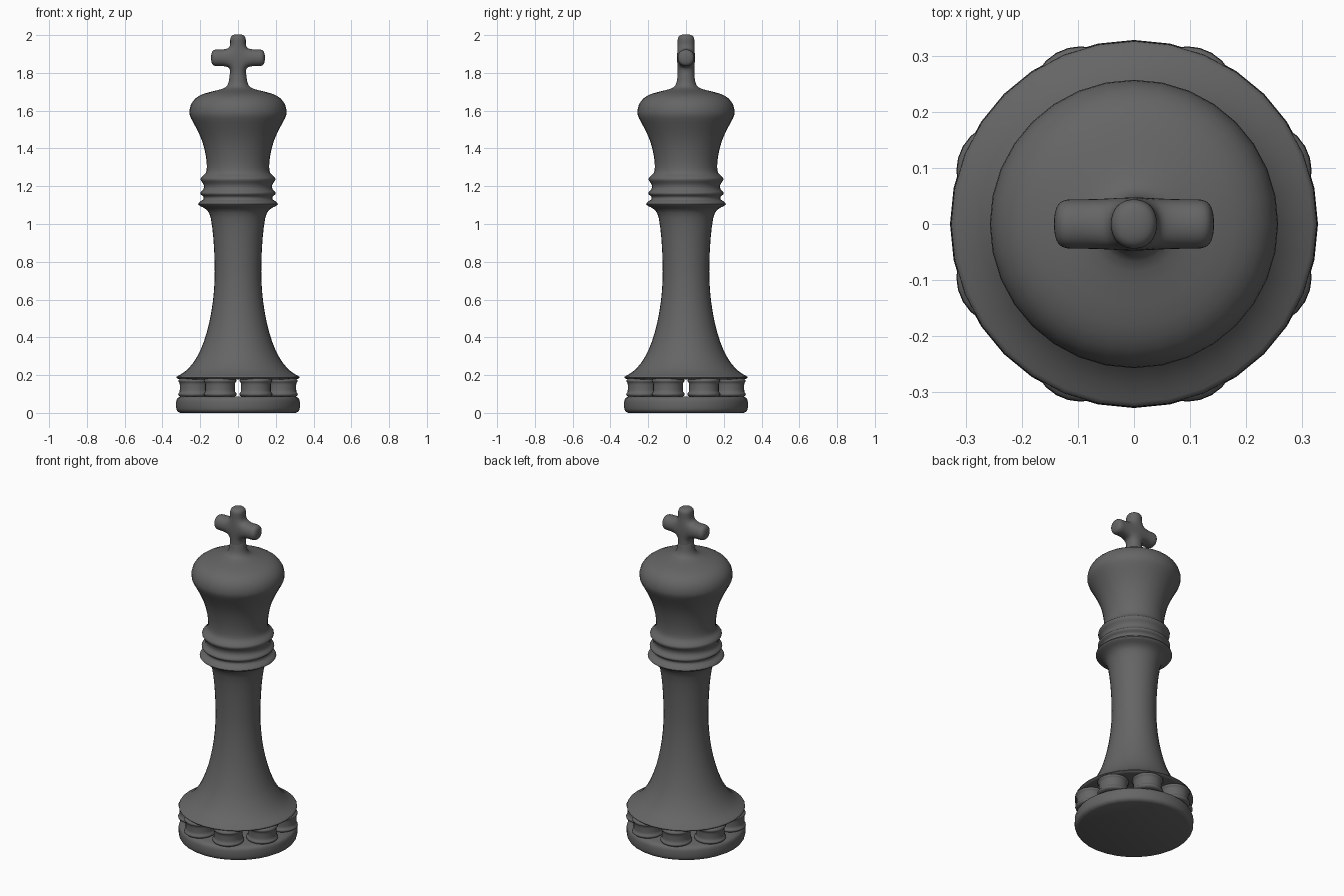
import bpy, bmesh, math
from mathutils import Vector

if "Cube" in bpy.data.objects:
    bpy.data.objects.remove(bpy.data.objects["Cube"])

dark = bpy.data.materials.new("dark_grey")
dark.diffuse_color = (0.13, 0.13, 0.13, 1)
dark.use_nodes = True
dark.node_tree.nodes["Principled BSDF"].inputs["Base Color"].default_value = dark.diffuse_color


def finish(name, bm, angle=50):
    bmesh.ops.recalc_face_normals(bm, faces=bm.faces)
    me = bpy.data.meshes.new(name)
    bm.to_mesh(me)
    bm.free()
    me.materials.append(dark)
    ob = bpy.data.objects.new(name, me)
    bpy.context.collection.objects.link(ob)
    bpy.ops.object.select_all(action='DESELECT')
    bpy.context.view_layer.objects.active = ob
    ob.select_set(True)
    bpy.ops.object.shade_smooth_by_angle(angle=math.radians(angle))
    return ob


def smooth_profile(pts, n):
    # Catmull-Rom curve through the profile points
    p = [Vector(q) for q in pts]
    p = [p[0]] + p + [p[-1]]
    out = []
    for a, b, c, d in zip(p, p[1:], p[2:], p[3:]):
        for i in range(n):
            t = i / n
            out.append(0.5 * (2 * b + (c - a) * t + (2 * a - 5 * b + 4 * c - d) * t * t
                              + (3 * b - a - 3 * c + d) * t ** 3))
    return out + [p[-1]]


def lathe(name, pts, sides=32, n=2, loc=(0, 0, 0)):
    bm = bmesh.new()
    rings = [[bm.verts.new((r * math.cos(math.tau * i / sides),
                            r * math.sin(math.tau * i / sides), z)) for i in range(sides)]
             for r, z in smooth_profile(pts, n)]
    for lo, hi in zip(rings, rings[1:]):
        for i in range(sides):
            j = (i + 1) % sides
            bm.faces.new((lo[i], lo[j], hi[j], hi[i]))
    bm.faces.new(rings[0][::-1])
    bm.faces.new(rings[-1])
    ob = finish(name, bm)
    ob.location = loc
    return ob


# Base disc
lathe("base_disc", [(0.305, 0), (0.32, 0.008), (0.327, 0.025), (0.327, 0.06),
                    (0.32, 0.078), (0.30, 0.088)])

# Ring of eight grooved spacers between base and body
for k in range(8):
    a = math.radians(22.5 + 45 * k)
    lathe(f"spacer_{k + 1}", [(0.076, 0.086), (0.086, 0.093), (0.087, 0.103), (0.08, 0.112),
                              (0.079, 0.135), (0.08, 0.158), (0.086, 0.166), (0.085, 0.175),
                              (0.075, 0.183)],
          sides=24, loc=(0.248 * math.cos(a), 0.248 * math.sin(a), 0))

# Turned body: flared foot, stem, collar rings, head and neck of the finial
lathe("body", [(0.30, 0.178), (0.322, 0.182), (0.325, 0.192), (0.305, 0.203), (0.262, 0.235),
               (0.215, 0.30), (0.18, 0.38), (0.152, 0.48), (0.133, 0.59), (0.124, 0.70),
               (0.124, 0.80), (0.13, 0.92), (0.144, 1.03), (0.165, 1.075), (0.20, 1.095),
               (0.211, 1.105), (0.203, 1.117), (0.184, 1.13), (0.183, 1.145), (0.199, 1.158),
               (0.197, 1.17), (0.182, 1.185), (0.182, 1.21), (0.197, 1.232), (0.194, 1.247),
               (0.172, 1.268), (0.165, 1.30), (0.17, 1.36), (0.19, 1.44), (0.222, 1.51),
               (0.249, 1.56), (0.257, 1.59), (0.25, 1.63), (0.225, 1.665), (0.18, 1.69),
               (0.11, 1.708), (0.067, 1.723), (0.05, 1.75), (0.044, 1.79), (0.035, 1.83)])

# Cross finial: plus-shaped cage extruded in depth, then rounded by subdivision
xs = [-0.146, -0.105, -0.045, 0.045, 0.105, 0.146]
zs = [1.74, 1.80, 1.832, 1.928, 1.965, 2.008]
bm = bmesh.new()
grid = {}


def vert(i, k):
    if (i, k) not in grid:
        grid[i, k] = bm.verts.new((xs[i], -0.048, zs[k]))
    return grid[i, k]


for i in range(5):
    for k in range(5):
        if i == 2 or k == 2:
            bm.faces.new((vert(i, k), vert(i + 1, k), vert(i + 1, k + 1), vert(i, k + 1)))
ext = bmesh.ops.extrude_face_region(bm, geom=bm.faces[:])
bmesh.ops.translate(bm, vec=(0, 0.096, 0),
                    verts=[e for e in ext["geom"] if isinstance(e, bmesh.types.BMVert)])
cross = finish("cross_finial", bm, 180)
sub = cross.modifiers.new("round", 'SUBSURF')
sub.levels = sub.render_levels = 3
